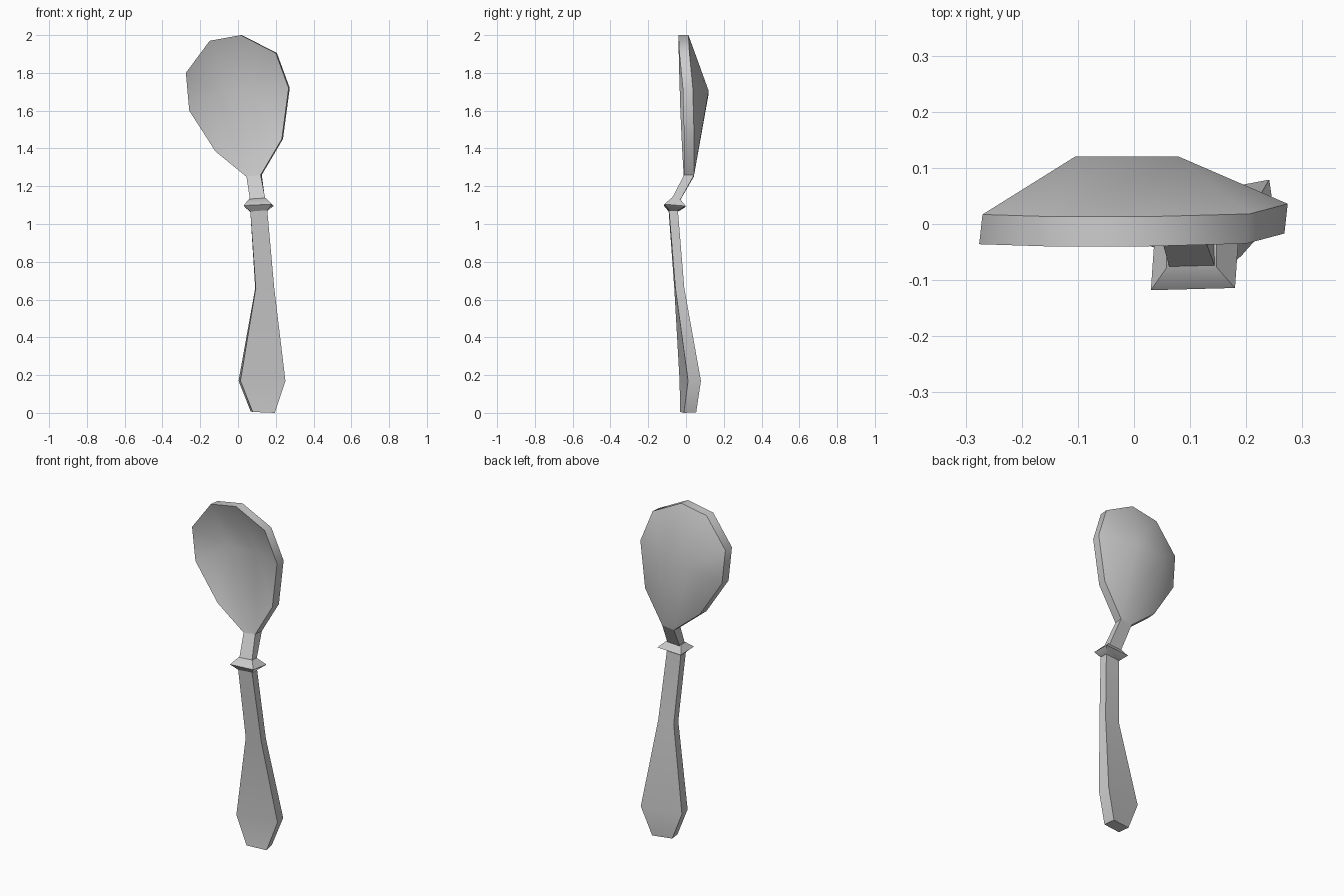
import bpy, bmesh, math

if "Cube" in bpy.data.objects:
    bpy.data.objects.remove(bpy.data.objects["Cube"])


def finish(name, bm):
    bmesh.ops.recalc_face_normals(bm, faces=bm.faces)
    mesh = bpy.data.meshes.new(name)
    bm.to_mesh(mesh)
    bm.free()
    ob = bpy.data.objects.new(name, mesh)
    bpy.context.collection.objects.link(ob)
    bpy.ops.object.select_all(action='DESELECT')
    ob.select_set(True)
    bpy.context.view_layer.objects.active = ob
    bpy.ops.object.shade_smooth_by_angle(angle=math.radians(45))


def bridge(bm, a, b):
    n = len(a)
    for i in range(n):
        bm.faces.new((a[i], a[(i + 1) % n], b[(i + 1) % n], b[i]))


def loft(name, rings):
    """Capped skin through four-sided rings."""
    bm = bmesh.new()
    loops = [[bm.verts.new(p) for p in ring] for ring in rings]
    for a, b in zip(loops, loops[1:]):
        bridge(bm, a, b)
    bm.faces.new(loops[0])
    bm.faces.new(loops[-1])
    finish(name, bm)


def section(left, right, back):
    """Ring from its front left and front right corners and the offset to the back."""
    shift = lambda p: tuple(p[i] + back[i] for i in range(3))
    return [left, right, shift(right), shift(left)]


# Bowl: front rim from the tip down the right side and back up the left
rim = [(0.015, -0.04, 2.0), (0.2, -0.035, 1.905), (0.268, -0.017, 1.72),
       (0.232, -0.01, 1.45), (0.12, -0.01, 1.26), (0.045, -0.012, 1.25),
       (-0.12, -0.02, 1.385), (-0.258, -0.03, 1.60), (-0.276, -0.036, 1.80),
       (-0.15, -0.04, 1.97)]
bm = bmesh.new()
shells = []
for dx, dy, depth in ((0, 0, 0.067), (0.006, 0.053, 0.12)):
    ring = [bm.verts.new((x + dx, y + dy, z)) for x, y, z in rim]
    deep_l = bm.verts.new((-0.105, depth, 1.69))
    deep_r = bm.verts.new((0.08, depth, 1.705))
    for i in range(4):
        bm.faces.new((ring[i], ring[i + 1], deep_r))
        bm.faces.new((ring[i + 5], ring[i + 6], deep_l))
    bm.faces.new((ring[4], ring[5], deep_l, deep_r))
    bm.faces.new((ring[9], ring[0], deep_r, deep_l))
    shells.append(ring)
bridge(bm, *shells)
finish("bowl", bm)

# Neck between bowl and collar
loft("neck", [
    section((0.045, -0.012, 1.25), (0.12, -0.01, 1.26), (0.006, 0.053, 0)),
    section((0.063, -0.077, 1.13), (0.144, -0.075, 1.135), (0, 0.043, -0.01)),
])

# Flared collar
loft("collar", [
    section((0.058, -0.078, 1.132), (0.147, -0.077, 1.138), (0, 0.042, -0.002)),
    section((0.03, -0.118, 1.098), (0.18, -0.114, 1.105), (0.008, 0.113, -0.01)),
    section((0.065, -0.092, 1.066), (0.157, -0.09, 1.073), (0, 0.047, -0.002)),
])

# Handle, slightly twisted toward its wide end
loft("handle", [
    section((0.065, -0.092, 1.07), (0.155, -0.09, 1.072), (0, 0.047, 0)),
    section((0.094, -0.062, 0.66), (0.192, -0.056, 0.66), (-0.003, 0.047, 0)),
    section((0.013, -0.034, 0.17), (0.251, 0.011, 0.17), (-0.01, 0.068, 0)),
    section((0.078, -0.031, 0.005), (0.195, -0.011, 0.0), (-0.011, 0.065, 0.003)),
])
